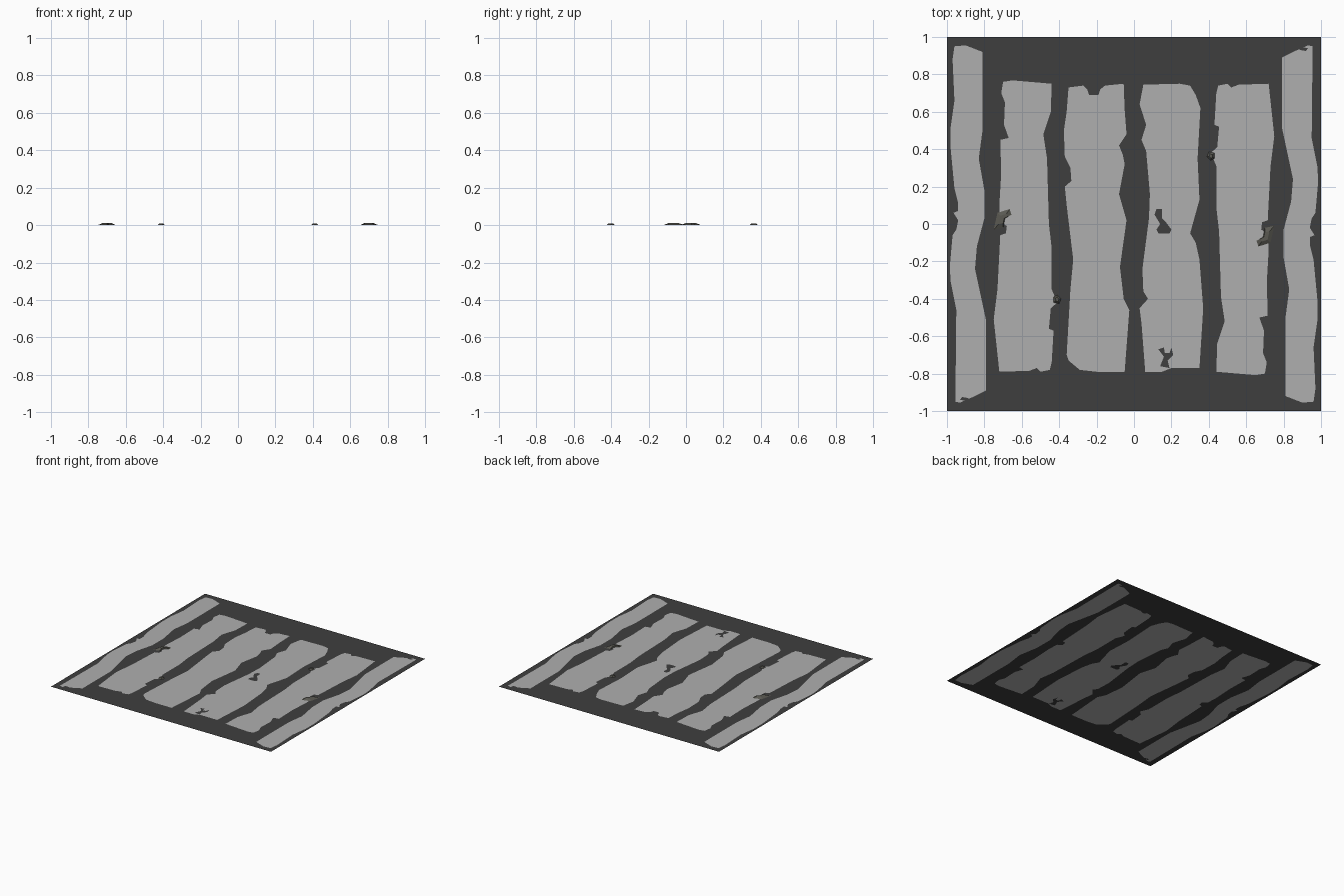
import bpy, bmesh
from mathutils import Vector
from mathutils.geometry import delaunay_2d_cdt

if "Cube" in bpy.data.objects:
    bpy.data.objects.remove(bpy.data.objects["Cube"])


def material(name, r, g, b):
    m = bpy.data.materials.new(name)
    m.diffuse_color = (r, g, b, 1)
    m.use_nodes = True
    m.node_tree.nodes["Principled BSDF"].inputs["Base Color"].default_value = m.diffuse_color
    return m


asphalt = material("dark asphalt", 0.049, 0.049, 0.049)
paint = material("worn grey paint", 0.43, 0.43, 0.43)
stone = material("grey rubble", 0.10, 0.098, 0.083)


def turned(points, dy=0.0):
    """Half-turn about the centre, used for the matching part on the right."""
    return [(-x, -y + dy) for x, y in points]


SHIFT = -0.04

# Worn outlines of the painted stripes
outer = [(-.96, .95), (-.97, .88), (-.96, .66), (-.98, .52), (-.98, .40), (-.96, .19),
         (-.94, .11), (-.94, .07), (-.965, .06), (-.94, .02), (-.95, -.03), (-.97, -.06),
         (-.985, -.23), (-.98, -.31), (-.95, -.46), (-.955, -.95), (-.93, -.955),
         (-.85, -.92), (-.79, -.89), (-.79, -.52), (-.85, -.24), (-.84, -.12),
         (-.80, .03), (-.80, .18), (-.83, .35), (-.81, .50), (-.81, .92), (-.90, .955)]
inner = [(-.70, .76), (-.71, .70), (-.69, .65), (-.695, .53), (-.67, .46), (-.715, .45),
         (-.71, .27), (-.72, .10), (-.715, .01), (-.68, -.01), (-.685, -.05), (-.715, -.06),
         (-.73, -.35), (-.75, -.51), (-.72, -.79), (-.56, -.785), (-.52, -.77),
         (-.50, -.79), (-.45, -.78), (-.44, -.74), (-.43, -.57), (-.455, -.56),
         (-.445, -.45), (-.41, -.42), (-.44, -.35), (-.44, -.13), (-.455, 0), (-.465, .35),
         (-.485, .48), (-.445, .60), (-.44, .75), (-.65, .768)]
mid_left = [(-.35, .73), (-.36, .60), (-.375, .50), (-.37, .36), (-.34, .30), (-.335, .23),
            (-.37, .20), (-.36, .10), (-.325, -.19), (-.34, -.35), (-.36, -.70), (-.35, -.73),
            (-.29, -.78), (-.20, -.79), (-.05, -.79), (-.025, -.46), (-.055, -.40),
            (-.075, -.23), (-.04, .02), (-.08, .16), (-.05, .32), (-.06, .37), (-.08, .42),
            (-.04, .48), (-.05, .61), (-.055, .75), (-.155, .74), (-.18, .72), (-.19, .69),
            (-.24, .69), (-.25, .72), (-.27, .74)]
mid_right = [(.05, .745), (.03, .64), (.065, .53), (.04, .45), (.065, .39), (.085, .16),
             (.08, .03), (.045, -.24), (.05, -.36), (.075, -.40), (.03, -.45), (.04, -.53),
             (.06, -.79), (.15, -.79), (.20, -.77), (.27, -.77), (.35, -.77), (.37, -.45),
             (.35, -.19), (.33, -.10), (.30, -.05), (.35, .13), (.34, .35), (.355, .62),
             (.33, .69), (.30, .74), (.245, .75)]

# Patches where the paint is chipped through
centre_chip = [(.12, .08), (.15, .08), (.15, .03), (.17, .01), (.20, -.03), (.19, -.05),
               (.13, -.05), (.12, -.03), (.14, 0), (.11, .05)]
edge_chip = [(.13, -.67), (.16, -.66), (.165, -.69), (.19, -.69), (.20, -.66), (.21, -.70),
             (.18, -.73), (.19, -.77), (.14, -.76), (.16, -.71)]
corner_chip = [(-.93, -.94), (-.92, -.925), (-.89, -.93), (-.87, -.94), (-.90, -.945)]

stripes = [outer, turned(outer), inner, turned(inner, SHIFT), mid_left, mid_right]
chips = [centre_chip, edge_chip, corner_chip, turned(corner_chip)]
border = [(-1, -1), (1, -1), (1, 1), (-1, 1)]

# Road slab: one flat sheet with the stripes cut into it
points, loops = [], []
for outline in [border] + stripes + chips:
    area = sum(a[0] * b[1] - b[0] * a[1] for a, b in zip(outline, outline[1:] + outline[:1]))
    if area < 0:
        outline = outline[::-1]
    loops.append(list(range(len(points), len(points) + len(outline))))
    points += [Vector(p) for p in outline]
verts, _, tris, _, _, sources = delaunay_2d_cdt(points, [], loops, 0, 1e-5)
mesh = bpy.data.meshes.new("road_surface")
mesh.from_pydata([(v.x, v.y, 0) for v in verts], [], tris)
mesh.materials.append(asphalt)
mesh.materials.append(paint)
for face, source in zip(mesh.polygons, sources):
    in_stripe = any(1 <= s <= len(stripes) for s in source)
    in_chip = any(s > len(stripes) for s in source)
    face.material_index = int(in_stripe and not in_chip)
bpy.context.scene.collection.objects.link(bpy.data.objects.new("road_surface", mesh))


def rubble(name, outline, height, top_scale=0.5):
    """Low flat-faced stone: an outline raised to a smaller top."""
    bm = bmesh.new()
    n = len(outline)
    cx, cy = sum(p[0] for p in outline) / n, sum(p[1] for p in outline) / n
    low = [bm.verts.new((x, y, 0)) for x, y in outline]
    top = [bm.verts.new((cx + (x - cx) * top_scale, cy + (y - cy) * top_scale, height))
           for x, y in outline]
    bm.faces.new(top)
    for i in range(n):
        j = (i + 1) % n
        bm.faces.new((low[i], low[j], top[j], top[i]))
    bmesh.ops.recalc_face_normals(bm, faces=bm.faces)
    me = bpy.data.meshes.new(name)
    bm.to_mesh(me)
    bm.free()
    me.materials.append(stone)
    bpy.context.scene.collection.objects.link(bpy.data.objects.new(name, me))


# Loose stones, repeated by a half-turn
chunk = [(-.75, -.03), (-.70, -.02), (-.69, .03), (-.655, .05), (-.665, .08), (-.73, .06)]
pebble = [(-.43, -.42), (-.40, -.425), (-.39, -.40), (-.41, -.38), (-.43, -.39)]
for label, outline, h in (("chunk", chunk, 0.011), ("pebble", pebble, 0.010)):
    rubble(label + "_left", outline, h)
    rubble(label + "_right", turned(outline, SHIFT), h)
